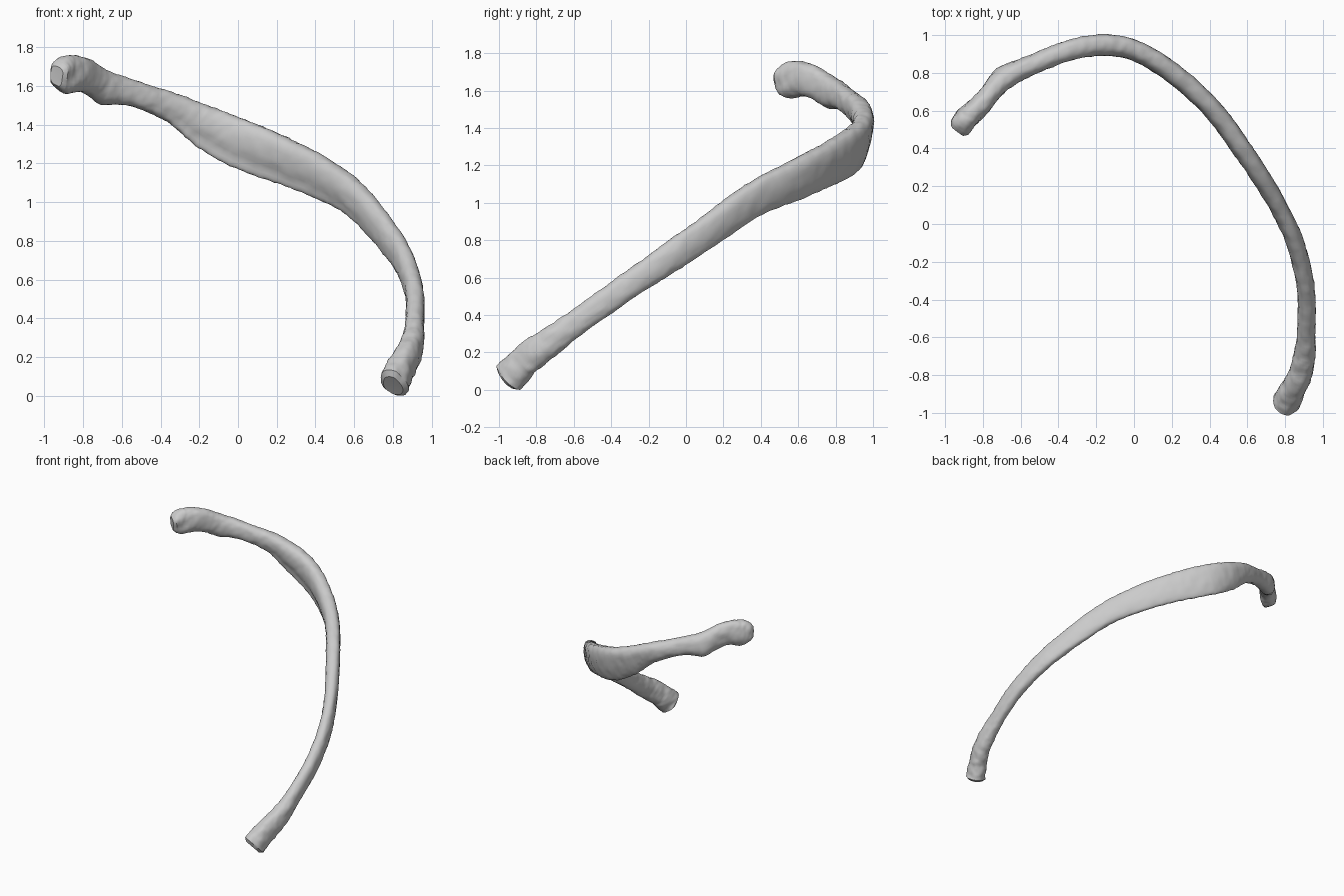
import bpy, bmesh, math
from mathutils import Vector, noise

SIDES = 32
STEPS = 12

default_cube = bpy.data.objects.get("Cube")
if default_cube:
    bpy.data.objects.remove(default_cube, do_unlink=True)

# One flat bone colour
bone = bpy.data.materials.new("pale_grey_bone")
bone.use_nodes = True
colour = (0.6, 0.6, 0.6, 1)
bone.diffuse_color = colour
bone.node_tree.nodes["Principled BSDF"].inputs["Base Color"].default_value = colour

# Stations from head to front tip: x, y, z, half thickness, half height, edge taper
stations = [
    (-.925, .51, 1.68, .056, .075, 0),
    (-.885, .56, 1.685, .063, .1, 0),
    (-.8, .645, 1.685, .054, .09, 0),
    (-.69, .765, 1.63, .054, .08, 0),
    (-.5, .86, 1.575, .053, .066, 0),
    (-.32, .925, 1.505, .053, .08, .2),
    (-.15, .945, 1.405, .052, .112, .4),
    (.02, .91, 1.325, .05, .127, .4),
    (.22, .785, 1.245, .05, .12, .4),
    (.42, .6, 1.155, .05, .11, .3),
    (.6, .355, 1.04, .05, .095, .2),
    (.76, .1, .86, .047, .085, .1),
    (.86, -.12, .712, .047, .077, 0),
    (.91, -.35, .555, .047, .07, 0),
    (.912, -.58, .393, .048, .069, 0),
    (.895, -.74, .277, .06, .078, 0),
    (.85, -.86, .185, .065, .084, 0),
    (.805, -.945, .095, .074, .088, 0),
]


def smooth_step(p0, p1, p2, p3, t):
    """Catmull-Rom blend of four neighbouring stations."""
    return [0.5 * (2 * b + (c - a) * t + (2 * a - 5 * b + 4 * c - d) * t ** 2
                   + (3 * b - a - 3 * c + d) * t ** 3)
            for a, b, c, d in zip(p0, p1, p2, p3)]


def sample_path():
    last = len(stations) - 1
    samples = []
    for i in range(last):
        around = [stations[min(max(i + k, 0), last)] for k in (-1, 0, 1, 2)]
        samples += [smooth_step(*around, s / STEPS) for s in range(STEPS)]
    return samples + [list(stations[last])]


def section_point(angle, thick, height, taper):
    """Rounded section with a thinner lower edge and a groove on the inside."""
    c, s = math.cos(angle), math.sin(angle)
    across = thick * math.copysign(abs(c) ** 0.85, c) * (1 + taper * s)
    groove = max(0, c) * math.exp(-((s + 0.55) / 0.3) ** 2)
    across -= thick * taper * (0.6 * groove + 0.25 * s)
    return across, height * math.copysign(abs(s) ** 0.9, s)


def build_rib():
    samples = sample_path()
    centres = [Vector(s[:3]) for s in samples]
    tubercle = Vector((-.71, .8, 1.57))
    bm = bmesh.new()
    rings = []
    for i, sample in enumerate(samples):
        before = centres[max(i - 1, 0)]
        after = centres[min(i + 1, len(centres) - 1)]
        along = (after - before).normalized()
        inward = along.cross(Vector((0, 0, 1))).normalized()
        upward = inward.cross(along)
        ring = []
        for k in range(SIDES):
            u, v = section_point(math.tau * k / SIDES, *sample[3:])
            offset = inward * u + upward * v
            point = centres[i] + offset
            # Knob behind the neck, then a bone surface that is rougher at the ends
            swell = 0.025 * math.exp(-((point - tubercle).length / 0.07) ** 2)
            ends = abs(2 * i / (len(samples) - 1) - 1) ** 6
            rough = (0.004 + 0.008 * ends) * noise.noise(point * 16)
            rough += 0.004 * noise.noise(point * 40)
            point += offset.normalized() * (swell + rough)
            ring.append(bm.verts.new(point))
        rings.append(ring)
    for low, high in zip(rings, rings[1:]):
        for k in range(SIDES):
            n = (k + 1) % SIDES
            bm.faces.new((low[k], low[n], high[n], high[k]))

    # Blunt ends: a bevelled rim ring and a shallow pole
    for ring, neighbour in ((rings[0], rings[1]), (rings[-1], rings[-2])):
        middle = sum((v.co for v in ring), Vector()) / SIDES
        inner = sum((v.co for v in neighbour), Vector()) / SIDES
        outward = (middle - inner).normalized()
        rim = [bm.verts.new(middle + (v.co - middle) * 0.7 + outward * 0.02)
               for v in ring]
        pole = bm.verts.new(middle + outward * 0.018)
        for k in range(SIDES):
            n = (k + 1) % SIDES
            bm.faces.new((ring[k], ring[n], rim[n], rim[k]))
            bm.faces.new((rim[k], rim[n], pole))
    bmesh.ops.recalc_face_normals(bm, faces=bm.faces[:])

    # Stand the lowest point on the ground
    ground = min(v.co.z for v in bm.verts)
    bmesh.ops.translate(bm, verts=bm.verts[:], vec=(0, 0, -ground))

    mesh = bpy.data.meshes.new("rib_bone")
    bm.to_mesh(mesh)
    bm.free()
    mesh.materials.append(bone)
    rib = bpy.data.objects.new("rib_bone", mesh)
    bpy.context.collection.objects.link(rib)
    return rib


rib = build_rib()
bpy.ops.object.select_all(action="DESELECT")
rib.select_set(True)
bpy.context.view_layer.objects.active = rib
bpy.ops.object.shade_smooth_by_angle(angle=math.radians(35))
